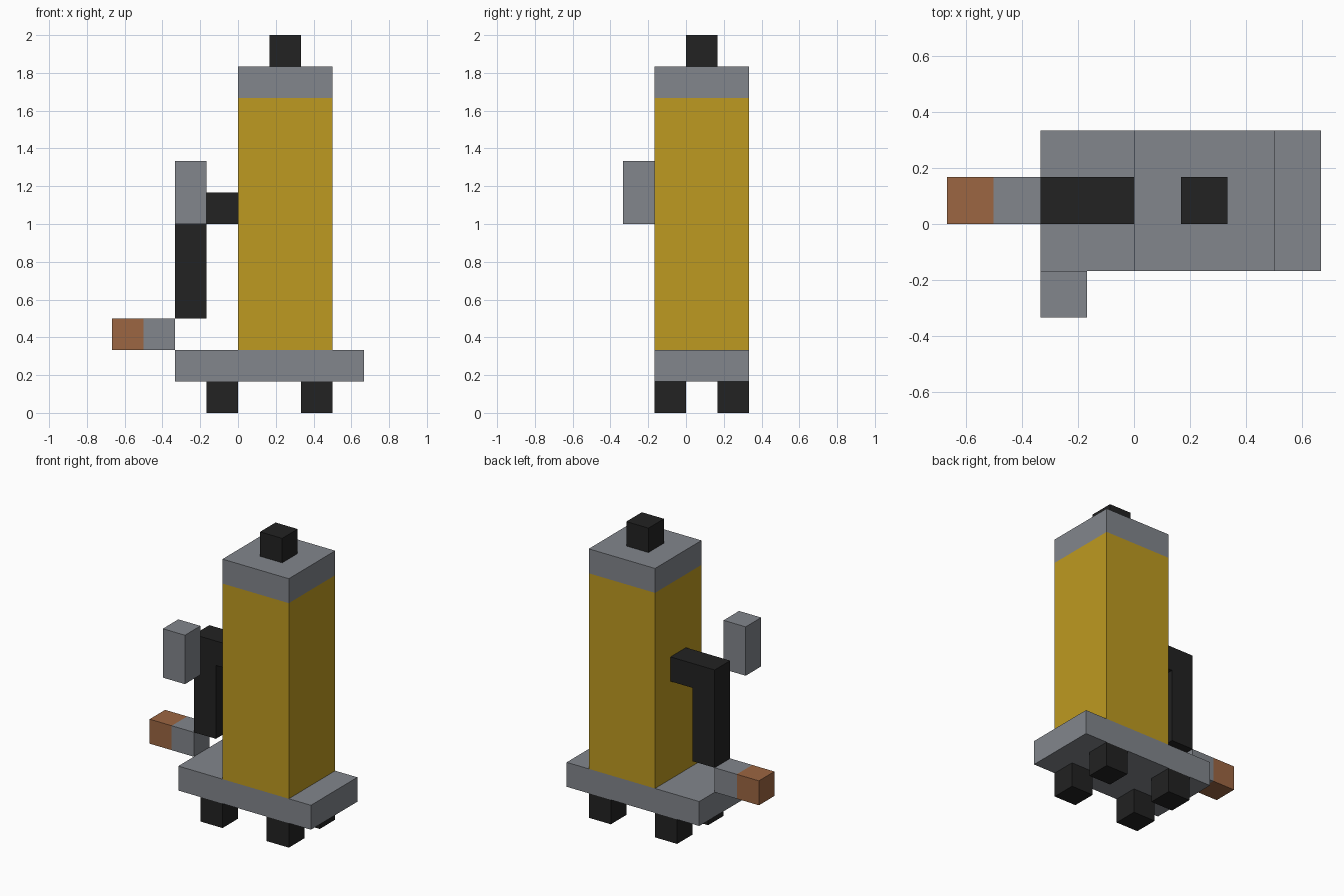
import bpy
import bmesh
from mathutils import Vector

if "Cube" in bpy.data.objects:
    bpy.data.objects.remove(bpy.data.objects["Cube"], do_unlink=True)

U = 1 / 6  # one block of the model


def material(name, rgb):
    m = bpy.data.materials.new(name)
    m.use_nodes = True
    m.diffuse_color = (*rgb, 1)
    bsdf = m.node_tree.nodes["Principled BSDF"]
    bsdf.inputs["Base Color"].default_value = (*rgb, 1)
    bsdf.inputs["Roughness"].default_value = 0.8
    return m


grey = material("steel grey", (0.223, 0.238, 0.262))
yellow = material("tank yellow", (0.515, 0.323, 0.015))
black = material("rubber black", (0.016, 0.016, 0.016))
copper = material("copper", (0.333, 0.133, 0.054))


def finish(name, bm, mats):
    bmesh.ops.recalc_face_normals(bm, faces=bm.faces)
    mesh = bpy.data.meshes.new(name)
    bm.to_mesh(mesh)
    bm.free()
    for m in mats:
        mesh.materials.append(m)
    obj = bpy.data.objects.new(name, mesh)
    bpy.context.collection.objects.link(obj)
    return obj


def box(name, low, high, mat, axis=2, cut=None, second=None):
    """Box between two corners in blocks; beyond the cut it takes the second colour."""
    low, high = Vector(low) * U, Vector(high) * U
    bm = bmesh.new()
    bmesh.ops.create_cube(bm, size=1)
    bmesh.ops.scale(bm, vec=high - low, verts=bm.verts)
    bmesh.ops.translate(bm, vec=(low + high) / 2, verts=bm.verts)
    if second:
        at, normal = Vector(), Vector()
        at[axis], normal[axis] = cut * U, 1
        bmesh.ops.bisect_plane(bm, geom=bm.verts[:] + bm.edges[:] + bm.faces[:],
                               plane_co=at, plane_no=normal)
        for f in bm.faces:
            f.material_index = int(f.calc_center_median()[axis] > cut * U)
    return finish(name, bm, [mat, second] if second else [mat])


# Base plate on four feet
box("base_plate", (-2, -1, 1), (4, 2, 2), grey)
for side, x in (("right", -1), ("left", 2)):
    for end, y in (("front", -1), ("back", 1)):
        box(f"{end}_{side}_foot", (x, y, 0), (x + 1, y + 1, 1), black)

# Tank with steel cap, and valve on top
box("tank", (0, -1, 2), (3, 2, 11), yellow, axis=2, cut=10, second=grey)
box("valve", (1, 0, 11), (2, 1, 12), black)

# Hose: an L profile extruded one block deep
bm = bmesh.new()
profile = [(0, 6), (-1, 6), (-1, 3), (-2, 3), (-2, 7), (0, 7)]
face = bm.faces.new([bm.verts.new((x * U, 0, z * U)) for x, z in profile])
sweep = bmesh.ops.extrude_face_region(bm, geom=[face], use_keep_orig=True)
bmesh.ops.translate(bm, vec=(0, U, 0),
                    verts=[v for v in sweep["geom"] if isinstance(v, bmesh.types.BMVert)])
finish("hose", bm, [black])

# Nozzle with copper tip, split along x
box("nozzle", (-4, 0, 2), (-2, 1, 3), copper, axis=0, cut=-3, second=grey)

# Detached handle block in front of the hose
box("handle", (-2, -2, 6), (-1, -1, 8), grey)
